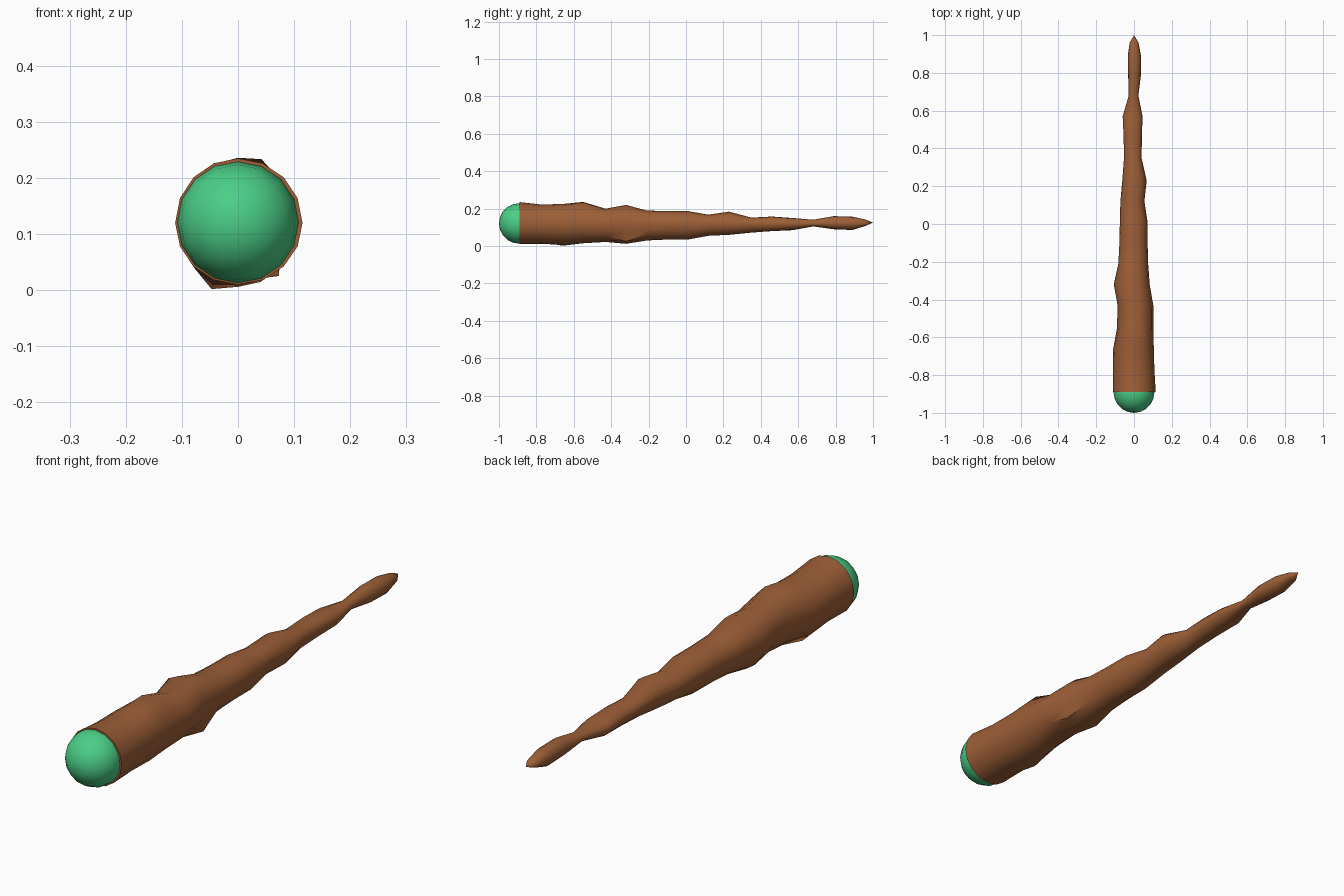
import bpy, bmesh, math
from mathutils import Matrix

if "Cube" in bpy.data.objects:
    bpy.data.objects.remove(bpy.data.objects["Cube"])

SIDES = 16
CZ = 0.12


def material(name, rgb):
    m = bpy.data.materials.new(name)
    m.diffuse_color = (*rgb, 1)
    m.use_nodes = True
    m.node_tree.nodes["Principled BSDF"].inputs["Base Color"].default_value = m.diffuse_color
    return m


def finish(bm, name, mat):
    bmesh.ops.recalc_face_normals(bm, faces=bm.faces)
    me = bpy.data.meshes.new(name)
    bm.to_mesh(me)
    bm.free()
    ob = bpy.data.objects.new(name, me)
    bpy.context.collection.objects.link(ob)
    me.materials.append(mat)
    bpy.context.view_layer.objects.active = ob
    ob.select_set(True)
    bpy.ops.object.shade_smooth_by_angle(angle=math.radians(50))
    ob.select_set(False)
    return ob


brown = material("brown wood", (0.34, 0.115, 0.038))
green = material("green gem", (0.07, 0.62, 0.24))

# Gnarled shaft: y, left, right, bottom, top extents of each ring
rings = [
    (-0.89, 0.112, 0.115, 0.010, 0.235), (-0.77, 0.112, 0.108, 0.012, 0.222),
    (-0.66, 0.110, 0.105, 0.006, 0.225), (-0.55, 0.090, 0.102, 0.015, 0.236),
    (-0.43, 0.087, 0.102, 0.022, 0.200), (-0.32, 0.107, 0.083, 0.012, 0.220),
    (-0.21, 0.083, 0.075, 0.030, 0.190), (-0.10, 0.077, 0.072, 0.035, 0.187),
    (0.01, 0.075, 0.072, 0.035, 0.187), (0.12, 0.072, 0.055, 0.055, 0.168),
    (0.23, 0.062, 0.067, 0.060, 0.184), (0.35, 0.053, 0.040, 0.072, 0.152),
    (0.46, 0.055, 0.042, 0.080, 0.158), (0.57, 0.060, 0.045, 0.085, 0.150),
    (0.68, 0.028, 0.023, 0.105, 0.141), (0.79, 0.031, 0.037, 0.090, 0.160),
    (0.89, 0.033, 0.037, 0.086, 0.157), (0.96, 0.023, 0.024, 0.108, 0.142),
]
# Knots pushed out of single ring corners: (ring, corner) -> scale
knots = {(2, 11): 1.12, (5, 14): 1.24, (3, 3): 1.06, (5, 6): 1.05}

bm = bmesh.new()
loops = []
for r, (y, left, right, low, high) in enumerate(rings):
    loop = []
    for i in range(SIDES):
        a = math.tau * i / SIDES
        k = knots.get((r, i), 1)
        x = math.cos(a) * (right if math.cos(a) > 0 else left) * k
        z = math.sin(a) * (high - CZ if math.sin(a) > 0 else CZ - low) * k
        loop.append(bm.verts.new((x, y, max(0, CZ + z))))
    loops.append(loop)
for a, b in zip(loops, loops[1:]):
    for i in range(SIDES):
        j = (i + 1) % SIDES
        bm.faces.new((a[i], a[j], b[j], b[i]))
tip = bm.verts.new((0, 1.0, 0.125))
for i in range(SIDES):
    bm.faces.new((loops[-1][i], loops[-1][(i + 1) % SIDES], tip))
bm.faces.new(loops[0])
finish(bm, "shaft", brown)

# Rounded gem set in the thick end
bm = bmesh.new()
bmesh.ops.create_uvsphere(bm, u_segments=16, v_segments=10, radius=0.108)
bmesh.ops.transform(bm, verts=bm.verts, matrix=Matrix.Translation((0, -0.892, 0.121))
                    @ Matrix.Rotation(math.pi / 2, 4, "X"))
finish(bm, "gem", green)
